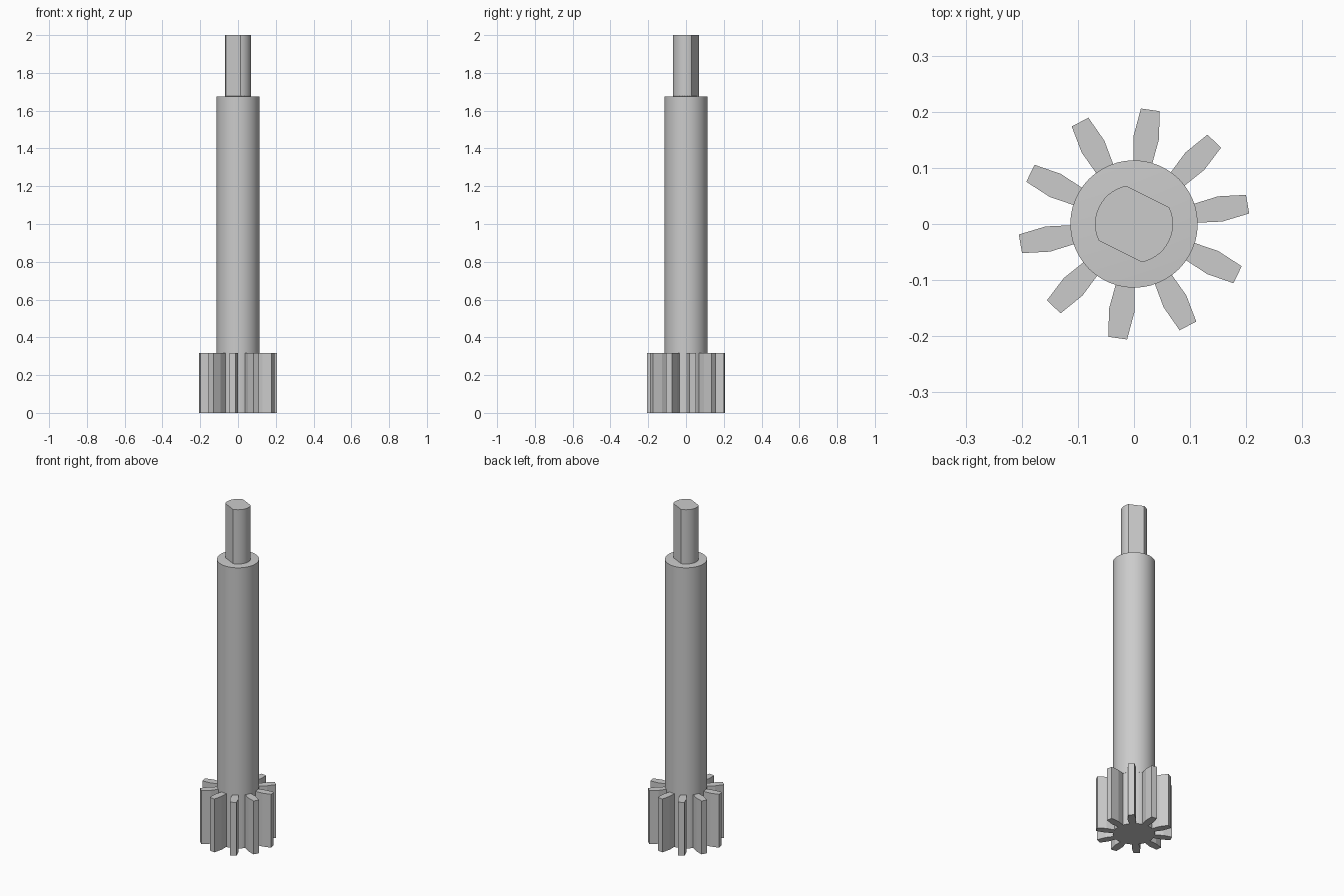
import bpy, bmesh
from math import sin, cos, radians, pi, sqrt, asin, atan2

if "Cube" in bpy.data.objects:
    bpy.data.objects.remove(bpy.data.objects["Cube"])

def prism(name, points, z0, z1, smooth=False, top_inset=None):
    """Extrude a closed xy profile from z0 to z1, with an optional slightly conical top."""
    bm = bmesh.new()
    face = bm.faces.new([bm.verts.new((x, y, z0)) for x, y in points])
    ext = bmesh.ops.extrude_face_region(bm, geom=[face])["geom"]
    for v in ext:
        if isinstance(v, bmesh.types.BMVert):
            v.co.z = z1
    if top_inset:
        cap = [f for f in ext if isinstance(f, bmesh.types.BMFace)]
        centre = bmesh.ops.poke(bm, faces=cap)["verts"][0]
        centre.co.z = z1 + top_inset
    bmesh.ops.recalc_face_normals(bm, faces=bm.faces)
    mesh = bpy.data.meshes.new(name)
    bm.to_mesh(mesh)
    bm.free()
    obj = bpy.data.objects.new(name, mesh)
    bpy.context.collection.objects.link(obj)
    if smooth:
        bpy.ops.object.select_all(action='DESELECT')
        obj.select_set(True)
        bpy.context.view_layer.objects.active = obj
        bpy.ops.object.shade_smooth_by_angle(angle=radians(30))
    return obj

def polar(r, a):
    return (r * cos(a), r * sin(a))

# Pinion: ten teeth, each waisted at the root and tapered to a flat tip
TEETH, CORE = 10, 0.1125
tooth = [(0.111, -0.017), (0.156, -0.0228), (0.2055, -0.0168),
         (0.2055, 0.0168), (0.156, 0.0228), (0.111, 0.017)]
profile = []
for i in range(TEETH):
    a = radians(9.9) + i * 2 * pi / TEETH
    profile += [(x * cos(a) - y * sin(a), x * sin(a) + y * cos(a)) for x, y in tooth]
    profile += [polar(CORE, a + radians(d)) for d in (13, 18, 23)]
prism("pinion_gear", profile, 0.0, 0.318)

# Main round shaft
prism("shaft", [polar(0.1135, 2 * pi * i / 48) for i in range(48)],
      0.318, 1.674, smooth=True, top_inset=0.006)

# Drive end: round bar with two parallel flats
R, FLAT, NORMAL = 0.0695, 0.0545, radians(63.5)
half = asin(FLAT / R)
end = []
for side in (0, pi):
    mid = NORMAL - pi / 2 + side
    end += [polar(R, mid - half + 2 * half * i / 14) for i in range(15)]
prism("drive_end", end, 1.674, 2.0, smooth=True)
